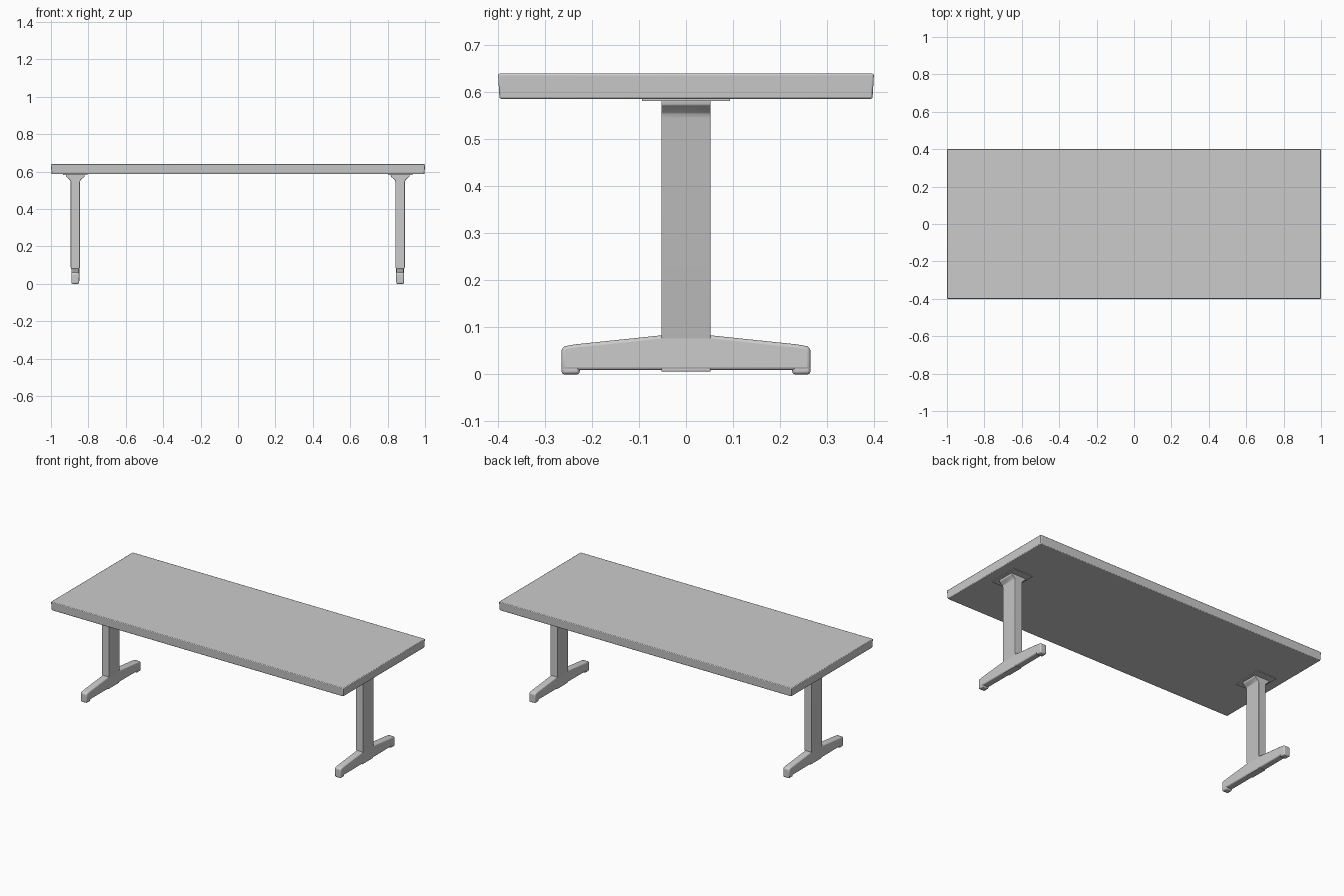
import bpy, bmesh
from mathutils import Vector

if "Cube" in bpy.data.objects:
    bpy.data.objects.remove(bpy.data.objects["Cube"])


def finish(obj, bevel, segments=2):
    if bevel:
        m = obj.modifiers.new("bevel", 'BEVEL')
        m.width = bevel
        m.segments = segments
        m.limit_method = 'ANGLE'
        m.angle_limit = 0.5
    bpy.ops.object.select_all(action='DESELECT')
    obj.select_set(True)
    bpy.context.view_layer.objects.active = obj
    bpy.ops.object.shade_smooth_by_angle(angle=0.6)
    return obj


def prism(name, points, depth, bevel=0.0, segments=2):
    """Close a planar outline and extrude it along depth."""
    bm = bmesh.new()
    face = bm.faces.new([bm.verts.new(p) for p in points])
    geo = bmesh.ops.extrude_face_region(bm, geom=[face])["geom"]
    moved = [g for g in geo if isinstance(g, bmesh.types.BMVert)]
    bmesh.ops.translate(bm, verts=moved, vec=Vector(depth))
    bmesh.ops.recalc_face_normals(bm, faces=bm.faces[:])
    mesh = bpy.data.meshes.new(name)
    bm.to_mesh(mesh)
    bm.free()
    obj = bpy.data.objects.new(name, mesh)
    bpy.context.collection.objects.link(obj)
    return finish(obj, bevel, segments)


def box(name, x, y, z, bevel=0.0):
    pts = [(x[0], y[0], z[0]), (x[1], y[0], z[0]), (x[1], y[1], z[0]), (x[0], y[1], z[0])]
    return prism(name, pts, (0, 0, z[1] - z[0]), bevel)


# Tabletop, sides leaning in slightly towards the underside
top = box("tabletop", (-1, 1), (-0.4, 0.4), (0.586, 0.64), 0.004)
for v in top.data.vertices:
    if v.co.z < 0.6:
        v.co.x *= 0.997
        v.co.y *= 0.992

for side, cx in (("left", -0.87), ("right", 0.867)):
    # Mounting plate
    box(side + "_mounting_plate", (cx - 0.065, cx + 0.065), (-0.094, 0.094), (0.5815, 0.5865))

    # Column flaring out below the plate
    half = [(0.0205, 0.006), (0.0215, 0.08), (0.025, 0.088), (0.025, 0.545),
            (0.029, 0.556), (0.049, 0.573), (0.051, 0.583)]
    outline = half + [(-x, z) for x, z in reversed(half)]
    prism(side + "_column", [(cx + x, -0.0525, z) for x, z in outline], (0, 0.105, 0), 0.002)

    # Foot bar with sloping arms, and a pad at each end
    half = [(0.265, 0.009), (0.265, 0.055), (0.258, 0.06), (0.235, 0.064), (0.053, 0.083)]
    outline = half + [(-y, z) for y, z in reversed(half)]
    prism(side + "_foot", [(cx - 0.0215, y, z) for y, z in outline], (0.043, 0, 0), 0.007, 3)
    for end, s in (("front", -1), ("back", 1)):
        ys = sorted((s * 0.226, s * 0.265))
        box(f"{side}_{end}_pad", (cx - 0.0205, cx + 0.0205), ys, (0, 0.025), 0.006)
